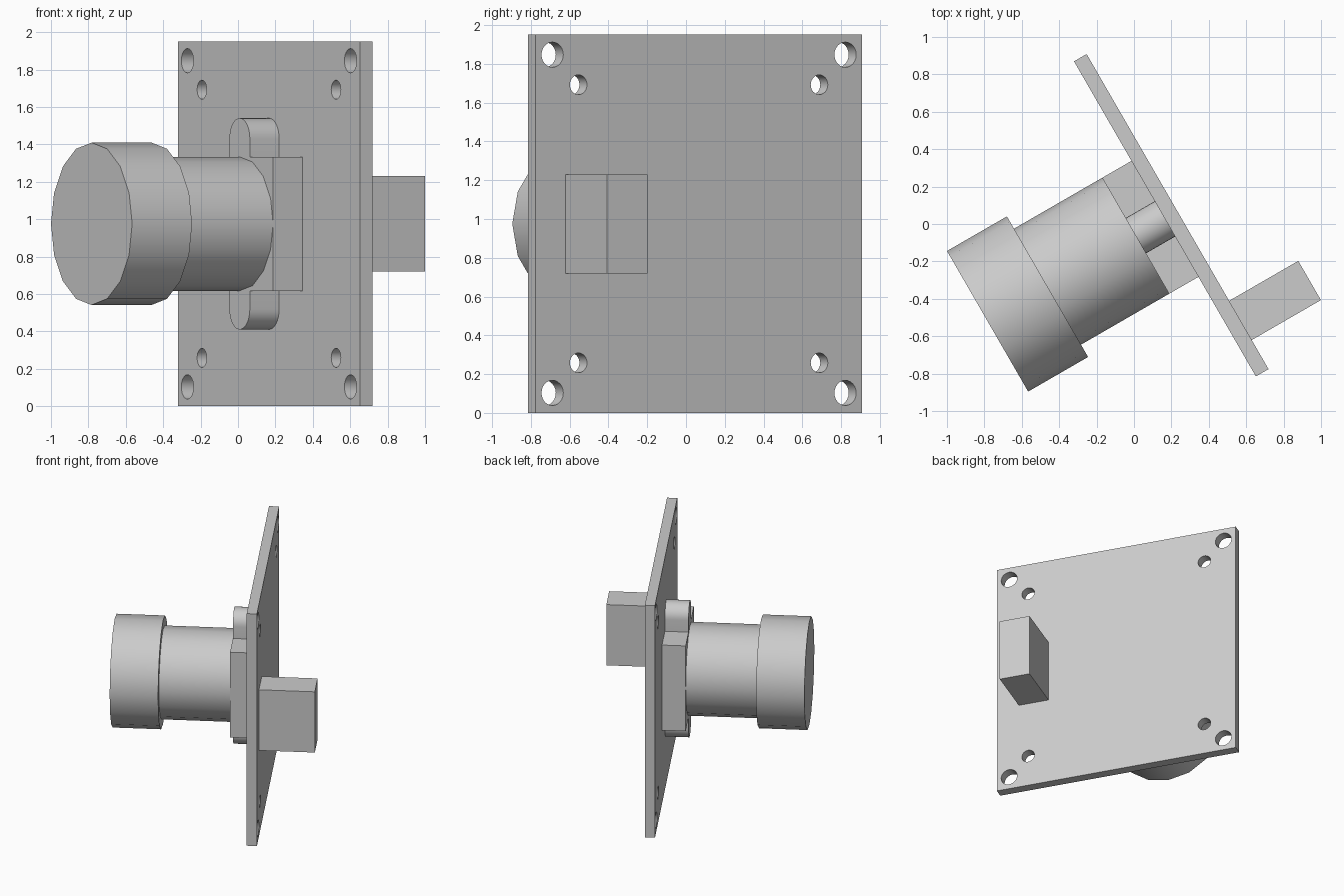
import bpy, bmesh, math
from mathutils import Matrix

if "Cube" in bpy.data.objects:
    bpy.data.objects.remove(bpy.data.objects["Cube"], do_unlink=True)

# One plain grey for the whole module
grey = bpy.data.materials.new("light grey")
grey.use_nodes = True
grey.diffuse_color = (0.6, 0.6, 0.6, 1)
grey.node_tree.nodes["Principled BSDF"].inputs["Base Color"].default_value = (0.6, 0.6, 0.6, 1)

# The board is turned about z; parts are built with the lens facing local -y
TURN = Matrix.Rotation(math.radians(-60), 4, "Z")
CX, CZ = 0.059, 0.975
FRONT, BACK, MOUNT = 0.157, 0.235, -0.024


def finish(name, bm, smooth=False):
    bmesh.ops.recalc_face_normals(bm, faces=bm.faces)
    mesh = bpy.data.meshes.new(name)
    bm.to_mesh(mesh)
    bm.free()
    mesh.materials.append(grey)
    obj = bpy.data.objects.new(name, mesh)
    obj.matrix_world = TURN
    bpy.context.collection.objects.link(obj)
    if smooth:
        activate(obj)
        bpy.ops.object.shade_smooth_by_angle(angle=math.radians(35))
    return obj


def activate(obj):
    bpy.ops.object.select_all(action="DESELECT")
    obj.select_set(True)
    bpy.context.view_layer.objects.active = obj


def box(name, x, y, z, size):
    bm = bmesh.new()
    bmesh.ops.create_cube(bm, size=1, matrix=Matrix.Translation((x, y, z)) @ Matrix.Diagonal((*size, 1)))
    return finish(name, bm)


def add_cylinder(bm, x, z, radius, y0, y1, sides):
    place = Matrix.Translation((x, (y0 + y1) / 2, z)) @ Matrix.Rotation(math.pi / 2, 4, "X")
    bmesh.ops.create_cone(bm, cap_ends=True, segments=sides, radius1=radius, radius2=radius,
                          depth=y1 - y0, matrix=place)


def cylinder(name, radius, y0, y1):
    bm = bmesh.new()
    add_cylinder(bm, CX, CZ, radius, y0, y1, 16)
    return finish(name, bm, True)


# Circuit board with a large and a small hole at every corner
board = box("circuit_board", CX, (FRONT + BACK) / 2, CZ, (1.945, BACK - FRONT, 1.95))
bm = bmesh.new()
for sx in (-1, 1):
    for sz in (-1, 1):
        for offset, radius in ((0.872, 0.065), (0.717, 0.051)):
            add_cylinder(bm, CX + sx * offset, CZ + sz * offset, radius, FRONT - 0.1, BACK + 0.1, 24)
cutter = finish("hole_cutter", bm)
cutter.hide_render = True
cut = board.modifiers.new("holes", "BOOLEAN")
cut.operation, cut.solver, cut.object = "DIFFERENCE", "EXACT", cutter
bpy.context.view_layer.update()
activate(board)
bpy.ops.object.modifier_apply(modifier=cut.name)
bpy.ops.object.shade_smooth_by_angle(angle=math.radians(35))
bpy.data.objects.remove(cutter, do_unlink=True)

# Lens: square mount, barrel and wide front ring
box("lens_mount", CX, (FRONT + MOUNT) / 2, CZ, (0.716, FRONT - MOUNT, 0.716))
cylinder("lens_barrel", 0.358, -0.568, MOUNT)
cylinder("lens_ring", 0.434, -0.938, -0.568)

# Rounded screw lugs above and below the mount
R = 0.109
for name, side in (("upper_lug", 1), ("lower_lug", -1)):
    bm = bmesh.new()
    outline = [(R, 0.35)] + [(R * math.cos(i * math.pi / 16), 0.456 + R * math.sin(i * math.pi / 16))
                             for i in range(17)] + [(-R, 0.35)]
    face = bm.faces.new([bm.verts.new((CX + x, MOUNT, CZ + side * z)) for x, z in outline])
    solid = bmesh.ops.extrude_face_region(bm, geom=[face])
    moved = [v for v in solid["geom"] if isinstance(v, bmesh.types.BMVert)]
    bmesh.ops.translate(bm, vec=(0, FRONT - MOUNT, 0), verts=moved)
    if face.is_valid and len(bm.faces) < len(outline) + 2:
        bm.faces.new(face.verts)
    finish(name, bm, True)

# Cable connector on the back
box("rear_connector", 0.731, (BACK + 0.662) / 2, CZ, (0.242, 0.662 - BACK, 0.51))
